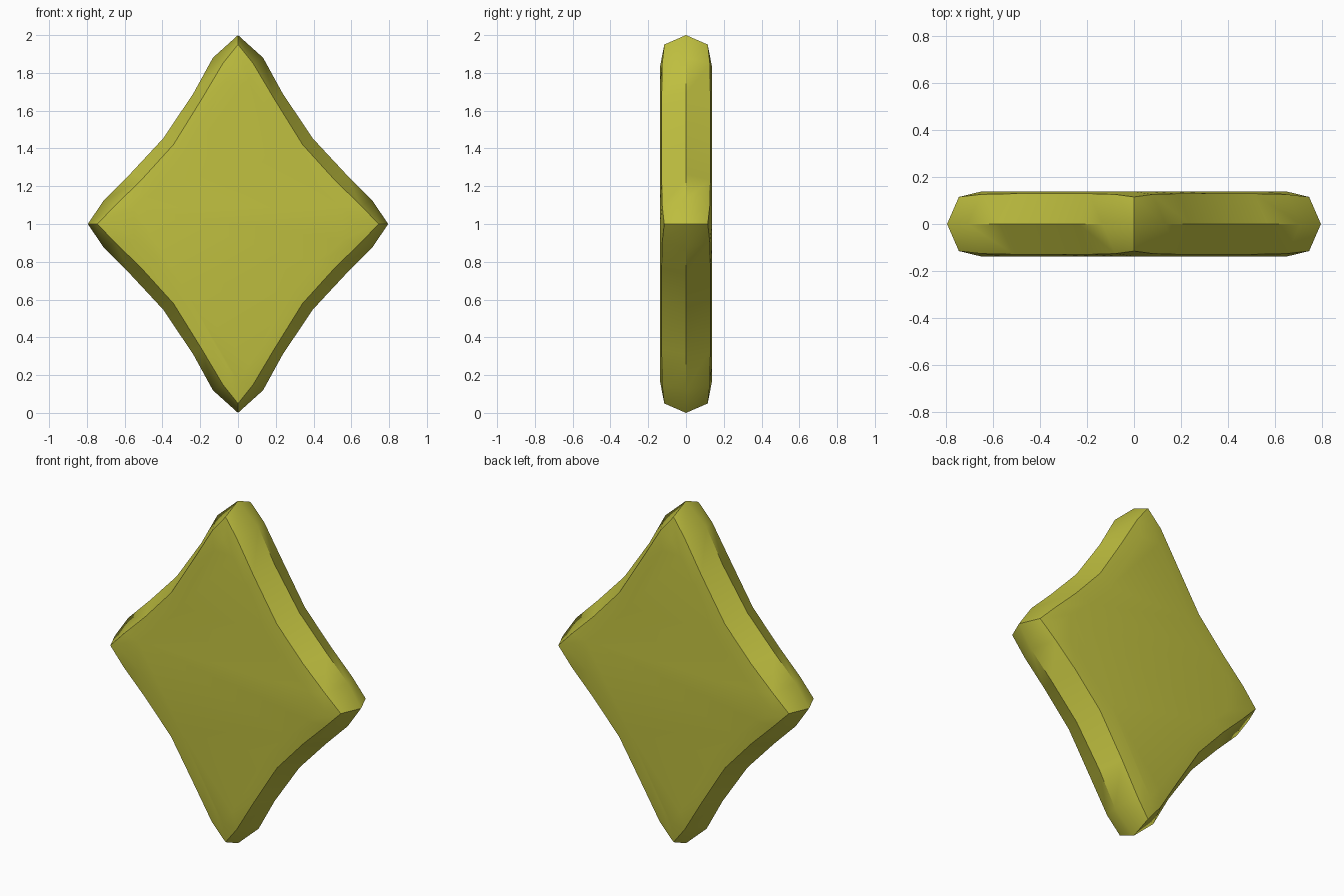
import bpy, bmesh, math

if "Cube" in bpy.data.objects:
    bpy.data.objects.remove(bpy.data.objects["Cube"])

# Quarter outlines from top tip to side tip: (x, height above centre, half thickness)
RIM = [(0, 1, 0), (.133, .88, 0), (.237, .69, 0), (.397, .452, 0),
       (.57, .266, 0), (.71, .126, 0), (.795, 0, 0)]
RIDGE = [(0, .95, .115), (.08, .85, .126), (.19, .665, .129), (.342, .42, .129),
         (.51, .235, .129), (.65, .098, .126), (.745, 0, .115)]
FACE = [(0, .83, .138), (.06, .745, .138), (.15, .59, .138), (.275, .36, .138),
        (.415, .205, .138), (.55, .085, .138), (.65, 0, .138)]


def full_loop(quarter, side):
    """Mirror a quarter outline into a closed diamond loop."""
    half = quarter + [(x, -z, y) for x, z, y in quarter[-2::-1]]
    loop = half + [(-x, z, y) for x, z, y in half[-2:0:-1]]
    return [(x, side * y, z + 1) for x, z, y in loop]


# Diamond body: back face, back ridge, rim, front ridge, front face
bm = bmesh.new()
rings = [[bm.verts.new(co) for co in full_loop(q, s)]
         for q, s in ((FACE, 1), (RIDGE, 1), (RIM, 1), (RIDGE, -1), (FACE, -1))]
n = len(rings[0])
for a, b in zip(rings, rings[1:]):
    for i in range(n):
        j = (i + 1) % n
        bm.faces.new((a[i], a[j], b[j], b[i]))
bm.faces.new(rings[0])
bm.faces.new(rings[-1])
bmesh.ops.recalc_face_normals(bm, faces=bm.faces)

mesh = bpy.data.meshes.new("diamond_tile")
bm.to_mesh(mesh)
bm.free()
obj = bpy.data.objects.new("diamond_tile", mesh)
bpy.context.collection.objects.link(obj)

# Olive yellow colour
mat = bpy.data.materials.new("olive_yellow")
mat.diffuse_color = (0.52, 0.52, 0.05, 1)
mat.use_nodes = True
mat.node_tree.nodes["Principled BSDF"].inputs["Base Color"].default_value = mat.diffuse_color
mesh.materials.append(mat)

# Smooth surfaces with sharp ridges and corners
bpy.context.view_layer.objects.active = obj
obj.select_set(True)
bpy.ops.object.shade_smooth_by_angle(angle=math.radians(48))
